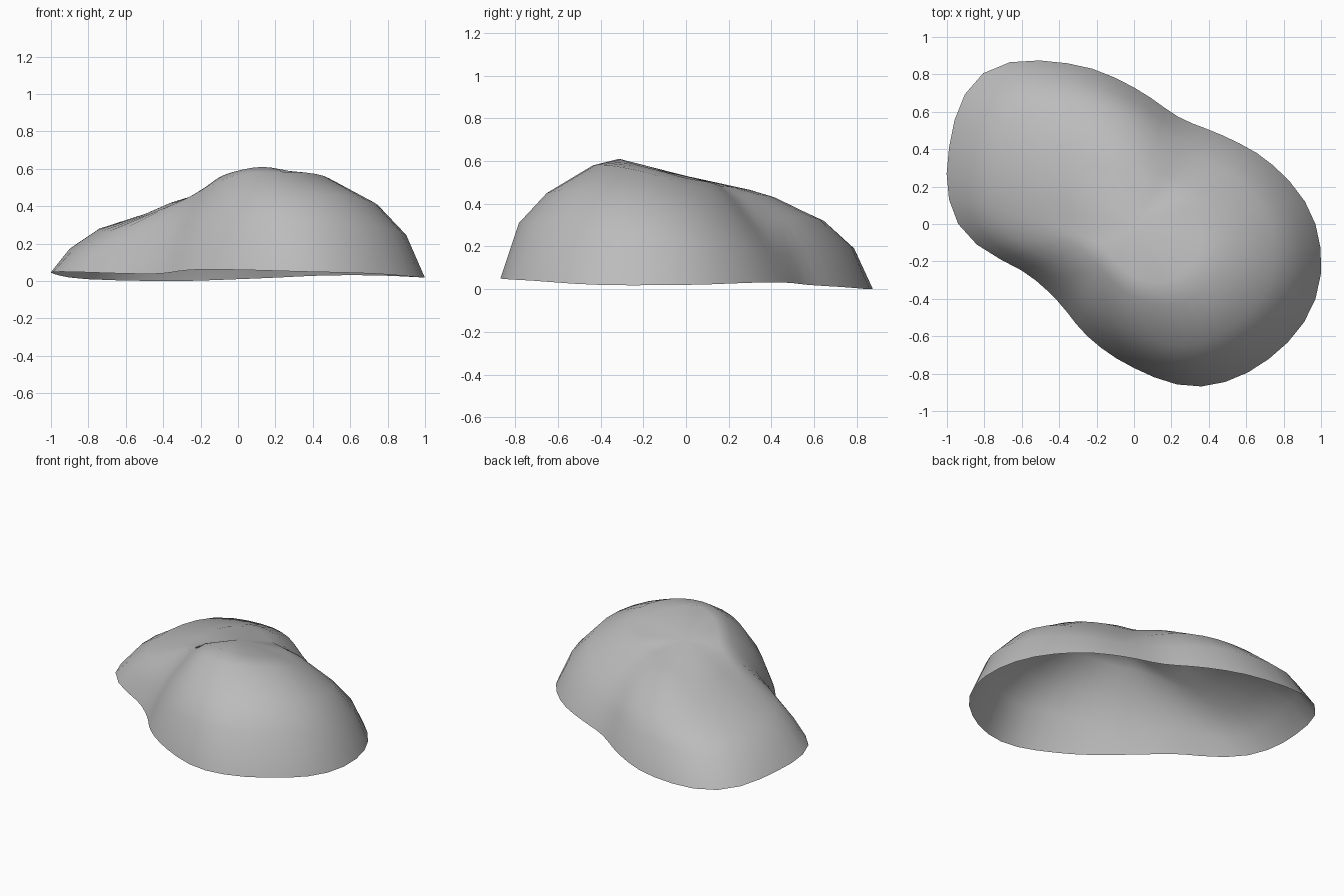
import bpy, bmesh, math

default_cube = bpy.data.objects.get("Cube")
if default_cube:
    bpy.data.objects.remove(default_cube, do_unlink=True)

FINE_STEPS = 3

# Footprint radius and heights per sector, in hundredths, counter-clockwise from +x
radius = [97, 81, 67, 62, 73, 93, 114, 107, 94, 65, 58, 65, 77, 94, 102, 105]
rim = [2, 3, 3, 2, 1, 0, 1, 4, 5, 4, 4, 6, 6, 5, 4, 2]
wall = [22, 19, 16, 18, 20, 20, 17, 18, 15, 17, 18, 22, 29, 31, 30, 26]
shoulder = [37, 31, 27, 32, 34, 32, 29, 28, 26, 30, 32, 37, 43, 45, 46, 42]
plateau = [49, 45, 42, 44, 44, 42, 37, 36, 36, 43, 48, 52, 57, 58, 58, 55]
crown = [52, 50, 48, 48, 47, 46, 43, 42, 42, 47, 52, 56, 59, 61, 59, 56]
summit = 0.53
levels = [(1.0, rim), (0.9, wall), (0.75, shoulder), (0.5, plateau), (0.36, crown)]


def smooth_loop(values):
    """Resample a closed loop of values with a Catmull-Rom curve."""
    result = []
    for i in range(len(values)):
        a, b, c, d = (values[(i + k) % len(values)] / 100 for k in (-1, 0, 1, 2))
        for step in range(FINE_STEPS):
            t = step / FINE_STEPS
            result.append(b + t * (c - a + t * (2*a - 5*b + 4*c - d
                                                + t * (3*b - a - 3*c + d))) / 2)
    return result


# Stone surface: rings rising from the open rim to the summit
bm = bmesh.new()
radii = smooth_loop(radius)
count = len(radii)
rings = []
for scale, heights in levels:
    ring = []
    for i, z in enumerate(smooth_loop(heights)):
        angle = math.tau * i / count
        r = radii[i] * scale
        ring.append(bm.verts.new((r * math.cos(angle), r * math.sin(angle), max(z, 0))))
    rings.append(ring)
top = bm.verts.new((0, 0, summit))

for lower, upper in zip(rings, rings[1:]):
    for i in range(count):
        j = (i + 1) % count
        bm.faces.new((lower[i], lower[j], upper[j], upper[i]))
for i in range(count):
    bm.faces.new((rings[-1][i], rings[-1][(i + 1) % count], top))

mesh = bpy.data.meshes.new("rock_shell")
bm.to_mesh(mesh)
bm.free()
rock = bpy.data.objects.new("rock_shell", mesh)
bpy.context.collection.objects.link(rock)

# Plain grey stone
stone = bpy.data.materials.new("stone_grey")
stone.use_nodes = True
colour = (0.5, 0.5, 0.5, 1)
stone.diffuse_color = colour
stone.node_tree.nodes["Principled BSDF"].inputs["Base Color"].default_value = colour
mesh.materials.append(stone)

# Soft shading across the weathered surface
bpy.context.view_layer.objects.active = rock
rock.select_set(True)
bpy.ops.object.shade_smooth_by_angle(angle=math.radians(60))
